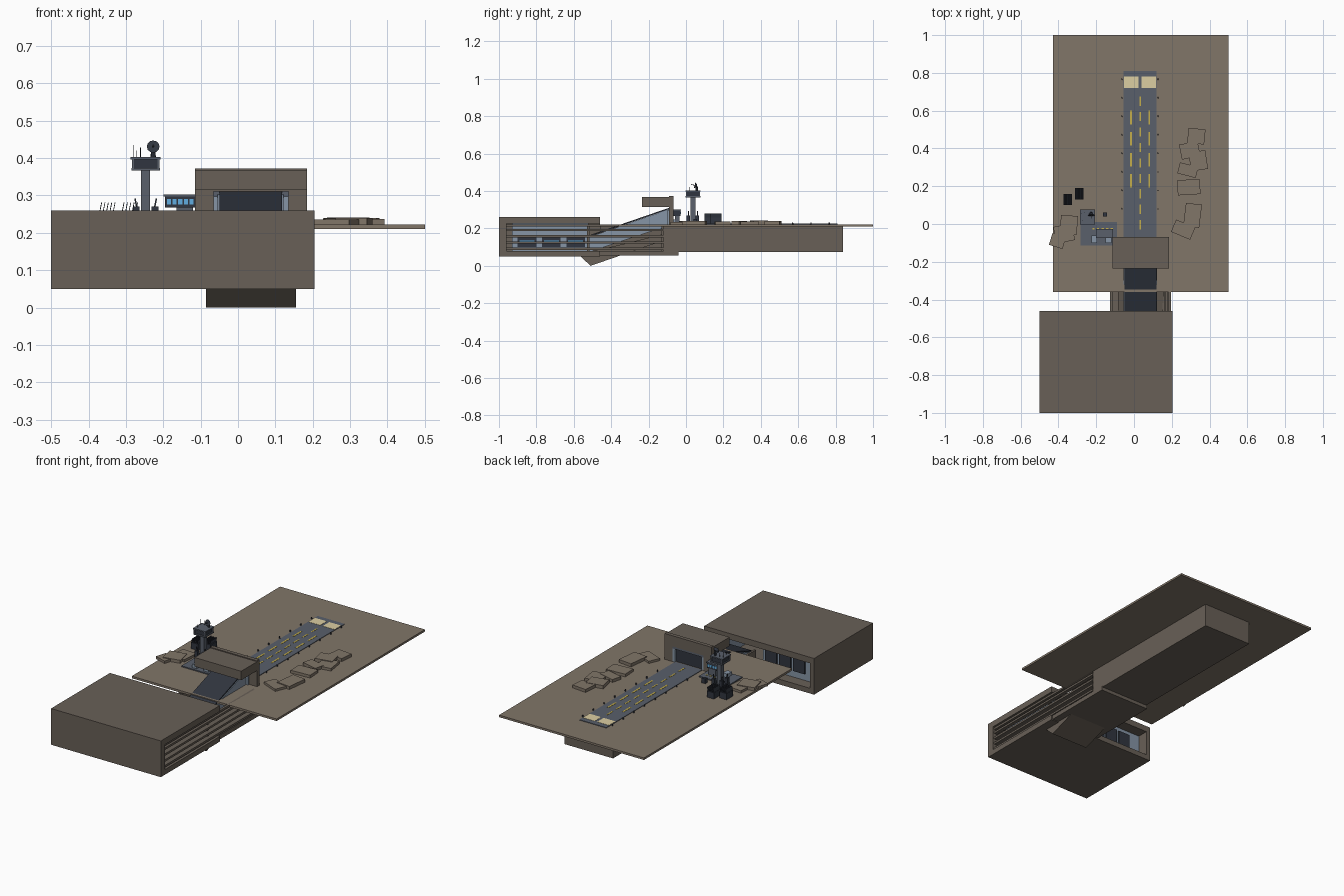
import bpy, bmesh, math
from mathutils import Matrix


def mat(name, r, g, b):
    m = bpy.data.materials.new(name)
    m.diffuse_color = (r, g, b, 1)
    return m


ROCK = mat("rock", .14, .117, .095)
SAND = mat("sand", .22, .18, .14)
DARK = mat("dark_metal", .03, .036, .05)
STEEL = mat("steel", .10, .115, .145)
LIGHT = mat("light_steel", .24, .30, .38)
GLASS = mat("blue_glass", .12, .42, .75)
YELLOW = mat("yellow_paint", .55, .42, .07)
CREAM = mat("cream_paint", .72, .62, .36)


def finish(name, bm, m):
    bmesh.ops.recalc_face_normals(bm, faces=bm.faces)
    me = bpy.data.meshes.new(name)
    bm.to_mesh(me)
    bm.free()
    ob = bpy.data.objects.new(name, me)
    bpy.context.collection.objects.link(ob)
    me.materials.append(m)
    return ob


def box(name, x0, x1, y0, y1, z0, z1, m, rz=0, ry=0):
    bm = bmesh.new()
    bmesh.ops.create_cube(bm, size=1, matrix=Matrix.Diagonal((x1 - x0, y1 - y0, z1 - z0, 1)))
    ob = finish(name, bm, m)
    ob.location = ((x0 + x1) / 2, (y0 + y1) / 2, (z0 + z1) / 2)
    ob.rotation_euler = (0, ry, rz)
    return ob


def prism(name, pts, x0, x1, m):
    """Extrude a (y, z) profile along x."""
    bm = bmesh.new()
    f = bm.faces.new([bm.verts.new((x0, y, z)) for y, z in pts])
    r = bmesh.ops.extrude_face_region(bm, geom=[f])
    vs = [v for v in r["geom"] if isinstance(v, bmesh.types.BMVert)]
    bmesh.ops.translate(bm, verts=vs, vec=(x1 - x0, 0, 0))
    return finish(name, bm, m)


def cyl(name, loc, r1, r2, h, m, seg=8, rot=(0, 0, 0)):
    bm = bmesh.new()
    bmesh.ops.create_cone(bm, cap_ends=True, segments=seg, radius1=r1, radius2=r2, depth=h)
    ob = finish(name, bm, m)
    ob.location = loc
    ob.rotation_euler = rot
    return ob


# ground plate and the block beneath it
box("ground_plate", -.43, .5, -.36, 1, .21, .222, SAND)
box("under_block", -.12, .192, -.12, .84, .075, .21, ROCK)

# hangar shell: open at the back, slatted on the right
box("hangar_roof", -.5, .205, -1, -.46, .225, .26, ROCK)
box("hangar_front_wall", -.5, .205, -1, -.96, .08, .225, ROCK)
box("hangar_left_wall", -.5, -.475, -.96, -.46, .08, .225, ROCK)
box("hangar_floor", -.5, .205, -1, -.46, .05, .08, ROCK)
box("tunnel_floor", -.127, .196, -.46, -.04, .055, .08, ROCK)
box("tunnel_left_wall", -.127, -.115, -.46, -.12, .08, .21, ROCK)
for i, z in enumerate((.085, .118, .152, .186, .21)):
    box(f"side_slat_{i}", .15 + .008 * i, .196, -.96, -.12, z, z + .012, ROCK)
for y in (-.53, -.13):
    box("slat_post", .155, .172, y, y + .015, .08, .22, ROCK)

# inner window walls of the hangar
box("side_inner_wall", .12, .135, -.93, -.52, .08, .225, LIGHT)
for i in range(3):
    y = -.9 + i * .13
    box("side_window", .134, .142, y, y + .10, .10, .15, DARK)
    box("side_window_light", .141, .144, y + .01, y + .09, .12, .135, GLASS)
box("rear_inner_wall", -.475, -.127, -.54, -.525, .08, .225, LIGHT)
for i in range(3):
    x = -.40 + i * .09
    box("rear_window", x, x + .075, -.526, -.515, .12, .20, DARK)

# ramp with dark deck, light flanks and the slab below
prism("ramp_flanks", [(-.53, .07), (-.53, .15), (-.09, .302), (-.09, .21), (-.2, .18)], -.055, .122, LIGHT)
prism("ramp_deck", [(-.535, .15), (-.535, .157), (-.085, .312), (-.085, .304)], -.05, .118, DARK)
box("ramp_end_door", -.05, .118, -.092, -.08, .222, .305, DARK)
prism("ramp_slab", [(-.575, .06), (-.51, 0), (-.12, .135), (-.12, .17), (-.3, .125)], -.085, .155, ROCK)

# gate house
box("gate_canopy", -.115, .185, -.235, -.085, .315, .367, ROCK)
box("gate_lintel", -.115, .185, -.09, -.068, .31, .372, ROCK)
for a, b, c, d in ((-.115, -.065, -.065, -.05), (.135, .185, .12, .135)):
    box("gate_pier", a, b, -.09, -.068, .222, .31, ROCK)
    box("gate_frame", c, d, -.1, -.07, .222, .297, LIGHT)
box("gate_header", -.065, .135, -.085, -.07, .297, .31, STEEL)

# runway, paint and edge lamps
box("runway", -.055, .118, -.07, .81, .221, .225, STEEL)
for a, b in ((-.052, .024), (.04, .116)):
    box("threshold_mark", a, b, .72, .78, .2245, .2262, CREAM)
for i in range(9):
    y = -.03 + i * .082
    box("centre_dash", .029, .037, y, y + .05, .2245, .2262, YELLOW)
for x in (-.02, .076):
    for i in range(4):
        y = .192 + i * .112
        box("side_dash", x, x + .01, y, y + .072, .2245, .2262, YELLOW)
for x in (-.064, .127):
    for i in range(8):
        cyl("edge_lamp", (x, .08 + i * .098, .227), .004, .003, .011, DARK, 6)

# flat rock slabs: centre x, centre y, width, depth, height, turn
for x, y, w, d, h, r in ((.33, .465, .09, .08, .016, -.1), (.295, .39, .1, .08, .018, .2),
                         (.34, .335, .09, .1, .014, .15), (.285, .285, .1, .06, .016, -.25),
                         (.29, .195, .12, .08, .015, .06), (.31, .045, .085, .125, .017, -.12),
                         (.26, -.03, .11, .07, .012, -.4), (-.345, -.005, .09, .1, .013, -.08),
                         (-.37, -.05, .1, .09, .017, .2), (-.405, -.09, .075, .065, .013, -.3)):
    box("rock_slab", x - w / 2, x + w / 2, y - d / 2, y + d / 2, .221, .223 + h, SAND, r)

# service pad and booth
box("service_pad", -.283, -.09, -.115, .01, .221, .228, STEEL)
for i in range(5):
    box("pad_stripe", -.22 + i * .024, -.208 + i * .024, -.028, -.02, .2275, .2295, YELLOW)
box("booth_stem", -.165, -.12, -.06, -.035, .228, .27, STEEL)
box("booth", -.195, -.113, -.07, -.03, .267, .298, DARK)
box("booth_roof", -.2, -.11, -.074, -.026, .297, .302, STEEL)
for i in range(5):
    x = -.19 + i * .015
    for y in (-.072, -.031):
        box("booth_window", x, x + .011, y, y + .003, .276, .29, GLASS)
for x in (-.225, -.15):
    box("pad_crate", x, x + .03, -.1, -.06, .228, .248, LIGHT)
box("small_generator", -.165, -.143, .04, .06, .222, .25, DARK)

# louvred cooling units
for x, y in ((-.372, .1), (-.312, .13)):
    box("cooler_base", x, x + .045, y, y + .06, .222, .258, DARK)
    for i in range(5):
        xx = x + .003 + i * .009
        box("cooler_fin", xx, xx + .002, y, y + .06, .25, .281, DARK, ry=.2)

# control tower
TX, TY = -.247, .037
box("tower_base", TX - .035, TX + .035, TY - .035, TY + .035, .222, .238, DARK)
box("tower_pole", TX - .012, TX + .012, TY - .014, TY + .014, .23, .37, STEEL)
for sx in (-1, 1):
    for sy in (-1, 1):
        x, y = TX + sx * .025, TY + sy * .024
        box("tower_buttress", x - .009, x + .009, y - .009, y + .009, .222, .27, DARK)
        box("buttress_strut", x - .002, x + .002, y - .003, y + .003, .255, .292, DARK, ry=.2 * sx)
box("tower_floor", TX - .038, TX + .038, TY - .04, TY + .04, .366, .373, STEEL)
box("tower_cabin", TX - .033, TX + .033, TY - .034, TY + .034, .373, .397, DARK)
box("tower_roof", TX - .04, TX + .04, TY - .04, TY + .04, .396, .403, STEEL)
for x in (-1, 1):
    for y in (-1, 1):
        box("cabin_post", TX + x * .034 - .003, TX + x * .034 + .003, TY + y * .035 - .003,
            TY + y * .035 + .003, .37, .4, STEEL)
for dx, dy, h in ((-.032, .02, .035), (-.024, -.02, .02), (-.014, .025, .028)):
    cyl("aerial", (TX + dx, TY + dy, .4 + h / 2), .001, .001, h, DARK, 5)
cyl("radar_mount", (-.227, TY + .02, .41), .008, .005, .022, DARK)
cyl("radar_dish", (-.227, TY + .015, .429), .007, .017, .012, DARK, 12, (math.radians(75), 0, 0))
cyl("radar_feed", (-.227, TY + .002, .432), .002, .002, .022, STEEL, 6, (math.radians(75), 0, 0))
